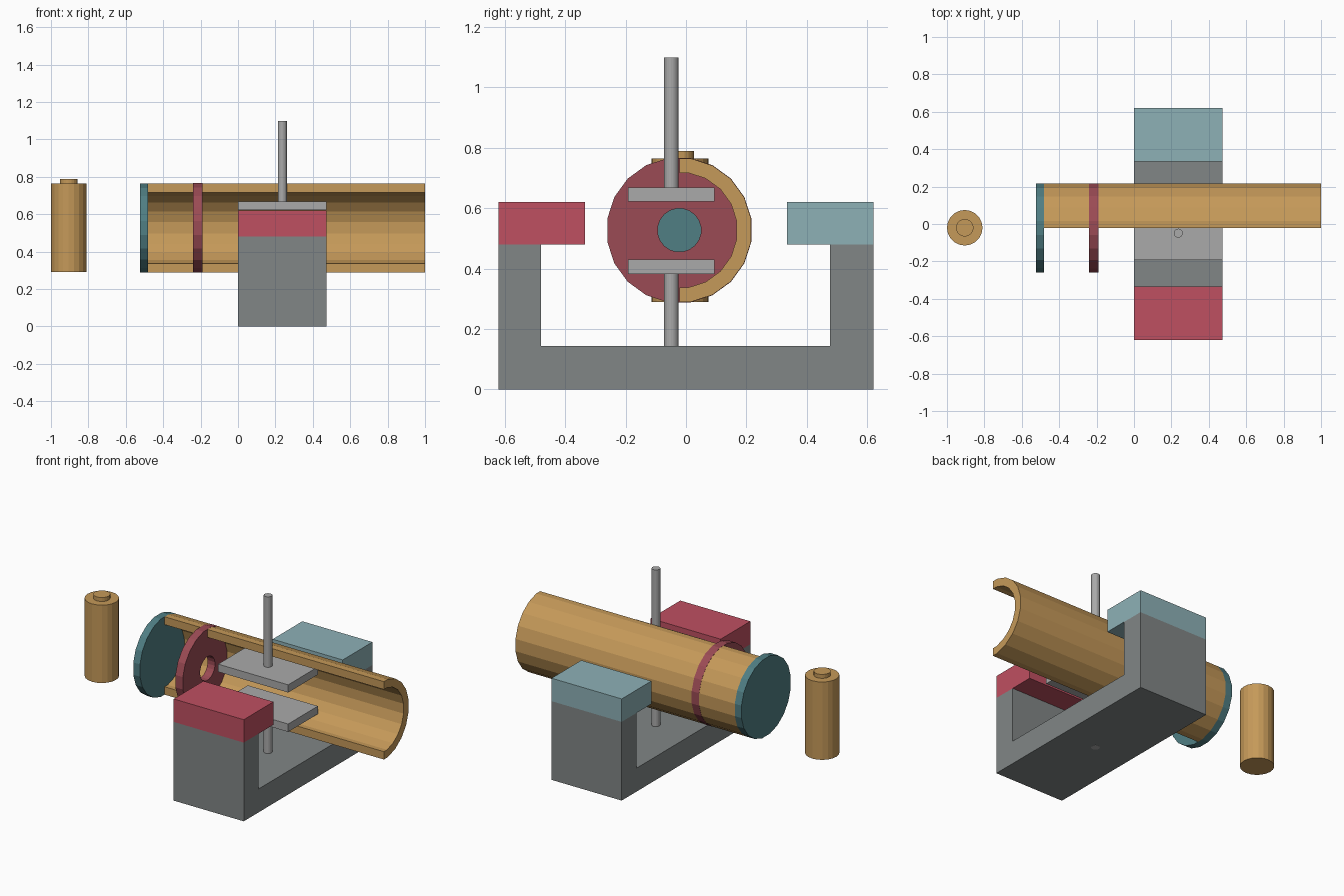
import bpy, bmesh, math
from mathutils import Matrix

if "Cube" in bpy.data.objects:
    bpy.data.objects.remove(bpy.data.objects["Cube"])

CY, CZ = -0.022, 0.527        # tube axis
R_OUT, R_IN = 0.2405, 0.192   # tube radii
SIDES = 20
STEP = 2 * math.pi / SIDES


def material(name, rgb):
    m = bpy.data.materials.new(name)
    m.diffuse_color = (*rgb, 1)
    m.use_nodes = True
    m.node_tree.nodes["Principled BSDF"].inputs["Base Color"].default_value = m.diffuse_color
    return m


BRASS = material("brass", (0.56, 0.32, 0.10))
DARK_TEAL = material("dark_teal", (0.08, 0.21, 0.23))
LIGHT_TEAL = material("light_teal", (0.27, 0.44, 0.47))
DARK_RED = material("dark_red", (0.33, 0.07, 0.09))
RED = material("red", (0.52, 0.08, 0.12))
DARK_GREY = material("dark_grey", (0.22, 0.24, 0.24))
GREY = material("grey", (0.40, 0.40, 0.40))


def finish(name, bm, mat):
    bmesh.ops.recalc_face_normals(bm, faces=bm.faces[:])
    me = bpy.data.meshes.new(name)
    bm.to_mesh(me)
    bm.free()
    ob = bpy.data.objects.new(name, me)
    bpy.context.collection.objects.link(ob)
    me.materials.append(mat)
    return ob


def extrude_x(name, faces, x0, x1, mat):
    """Extrude (y, z) polygons along x."""
    bm = bmesh.new()
    for pts in faces:
        bm.faces.new([bm.verts.new((x0, y, z)) for y, z in pts])
    bmesh.ops.remove_doubles(bm, verts=bm.verts[:], dist=1e-5)
    geo = bmesh.ops.extrude_face_region(bm, geom=bm.faces[:], use_keep_orig=True)
    moved = [v for v in geo["geom"] if isinstance(v, bmesh.types.BMVert)]
    bmesh.ops.translate(bm, verts=moved, vec=(x1 - x0, 0, 0))
    return finish(name, bm, mat)


def rect(y0, y1, z0, z1):
    return [(y0, z0), (y1, z0), (y1, z1), (y0, z1)]


def polar(r, a):
    return (CY + r * math.cos(a), CZ + r * math.sin(a))


def ring_quads(ro, ri, angles):
    return [[polar(ri, a), polar(ro, a), polar(ro, b), polar(ri, b)]
            for a, b in zip(angles, angles[1:])]


def add_cylinder(bm, x, y, z0, z1, r, sides):
    bmesh.ops.create_cone(bm, cap_ends=True, segments=sides, radius1=r, radius2=r,
                          depth=z1 - z0,
                          matrix=Matrix.Translation((x, y, (z0 + z1) / 2)))


full = [(i + 0.5) * STEP for i in range(SIDES + 1)]

# half tube, cut open along the flat at top and bottom
top_z = R_OUT * math.cos(STEP / 2)
in_z = R_IN * math.cos(STEP / 2)
half = [(i + 0.5) * STEP for i in range(-SIDES // 4, SIDES // 4)]
quads = ring_quads(R_OUT, R_IN, half)
for s, a in ((-1, half[0]), (1, half[-1])):
    quads.append([polar(R_IN, a), polar(R_OUT, a),
                  (CY, CZ + s * top_z), (CY, CZ + s * in_z)])
extrude_x("half_tube", quads, -0.48, 1.0, BRASS)

# end cap and slit disc
extrude_x("end_cap", [[polar(R_OUT, a) for a in full[:-1]]], -0.525, -0.48, DARK_TEAL)
extrude_x("slit_disc", ring_quads(R_OUT + 0.001, 0.072, full), -0.24, -0.19, DARK_RED)

# U-shaped magnet yoke and pole blocks
extrude_x("magnet_yoke", [[(-0.62, 0), (0.62, 0), (0.62, 0.48), (0.477, 0.48),
                           (0.477, 0.143), (-0.48, 0.143), (-0.48, 0.48),
                           (-0.62, 0.48)]], 0, 0.473, DARK_GREY)
extrude_x("red_pole", [rect(-0.62, -0.334, 0.48, 0.62)], 0, 0.473, RED)
extrude_x("teal_pole", [rect(0.334, 0.62, 0.48, 0.62)], 0, 0.473, LIGHT_TEAL)

# deflector plates with their rods
for name, z0, z1, r0, r1 in (("upper", 0.622, 0.669, 0.669, 1.099),
                             ("lower", 0.382, 0.43, 0.0, 0.382)):
    extrude_x(name + "_plate", [rect(-0.192, 0.095, z0, z1)], 0, 0.473, GREY)
    bm = bmesh.new()
    add_cylinder(bm, 0.237, -0.049, r0 - (0.001 if r0 == 0 else 0), r1, 0.024, 20)
    finish(name + "_rod", bm, GREY)

# battery with terminal
bm = bmesh.new()
add_cylinder(bm, -0.905, -0.02, 0.29, 0.765, 0.095, 20)
add_cylinder(bm, -0.905, -0.02, 0.765, 0.789, 0.047, 20)
finish("battery", bm, BRASS)
